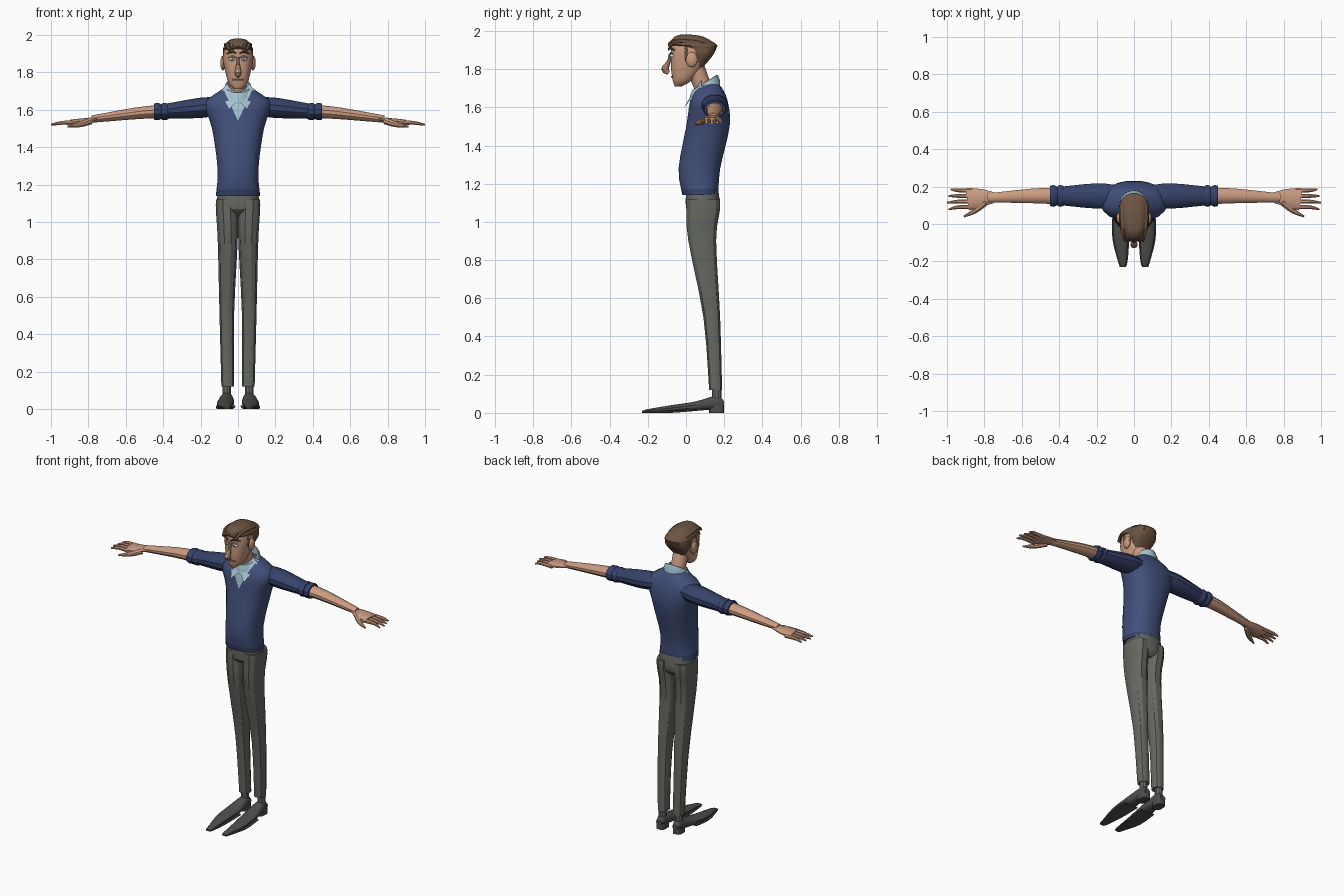
import bpy, bmesh, math
from mathutils import Vector

cube = bpy.data.objects.get("Cube")
if cube:
    bpy.data.objects.remove(cube)


def material(name, *rgb):
    m = bpy.data.materials.new(name)
    m.use_nodes = True
    m.diffuse_color = (*rgb, 1)
    m.node_tree.nodes["Principled BSDF"].inputs["Base Color"].default_value = (*rgb, 1)
    return m


KNIT = material("blue knit", .055, .08, .2)
DARK_KNIT = material("dark blue knit", .036, .054, .14)
SHIRT = material("pale blue cotton", .38, .55, .64)
SKIN = material("skin", .6, .33, .22)
HAIR = material("brown hair", .15, .09, .055)
TROUSER = material("grey cloth", .135, .14, .12)
SHOE = material("dark leather", .075, .075, .07)
WHITE = material("eye white", .75, .75, .73)
IRIS = material("blue iris", .1, .2, .3)
LIP = material("lip", .4, .17, .12)
parts = []


def finish(name, bm, *mats):
    bmesh.ops.recalc_face_normals(bm, faces=bm.faces)
    mesh = bpy.data.meshes.new(name)
    bm.to_mesh(mesh)
    bm.free()
    for mat in mats:
        mesh.materials.append(mat)
    ob = bpy.data.objects.new(name, mesh)
    bpy.context.collection.objects.link(ob)
    parts.append(ob)


def pair(name, bm, mat):
    """Add the left part and its mirror image."""
    other = bm.copy()
    bmesh.ops.scale(other, vec=(-1, 1, 1), verts=other.verts)
    finish("left_" + name, bm, mat)
    finish("right_" + name, other, mat)


def spline(rows, steps=3):
    """Smooth rows of numbers into a denser list of rows."""
    out, last = [], len(rows) - 1
    for i in range(last):
        near = rows[max(i - 1, 0)], rows[i], rows[i + 1], rows[min(i + 2, last)]
        for k in range(steps):
            t = k / steps
            out.append([b + t * (c - a) / 2 + t * t * (a - 2.5 * b + 2 * c - d / 2)
                        + t ** 3 * (3 * (b - c) + d - a) / 2 for a, b, c, d in zip(*near)])
    return out + [rows[last]]


def bridge(rings):
    """Join rings of points and close both ends."""
    bm = bmesh.new()
    loops = [[bm.verts.new(p) for p in ring] for ring in rings]
    count = len(loops[0])
    for a, b in zip(loops, loops[1:]):
        for i in range(count):
            j = (i + 1) % count
            bm.faces.new((a[i], a[j], b[j], b[i]))
    bm.faces.new(loops[0])
    bm.faces.new(loops[-1])
    return bm


def circle(sides, power=2):
    """Unit outline, squarer as the power rises."""
    out = []
    for i in range(sides):
        angle = 2 * math.pi * (i + .5) / sides
        out.append([math.copysign(abs(w) ** (2 / power), w) for w in (math.cos(angle), math.sin(angle))])
    return out


def loft(axis, rows, sides=16, power=2.4, steps=3):
    """Rows are position on the axis, then low and high bounds of the other two axes."""
    rings = []
    for t, a0, a1, b0, b1 in spline(rows, steps):
        ring = []
        for c, s in circle(sides, power):
            a, b = (a0 + a1 + c * (a1 - a0)) / 2, (b0 + b1 + s * (b1 - b0)) / 2
            ring.append((a, b, t) if axis == "z" else (a, t, b))
        rings.append(ring)
    return bridge(rings)


def body(rows, **options):
    """Symmetric upright loft with rows of height, front, back and half width."""
    return loft("z", [(z, -w, w, front, back) for z, front, back, w in rows], **options)


def tube(rows, sides=10, flat=1):
    """Sweep along rows of x, y, z and radius, flattened across the path."""
    rows = spline(rows)
    pts = [Vector(r[:3]) for r in rows]
    whole = (pts[-1] - pts[0]).normalized()
    ref = Vector((0, 1, 0)) if abs(whole.z) > .8 else Vector((0, 0, 1))
    rings = []
    for i, p in enumerate(pts):
        along = (pts[min(i + 1, len(pts) - 1)] - pts[max(i - 1, 0)]).normalized()
        u = along.cross(ref).normalized()
        v = u.cross(along) * flat
        rings.append([p + (u * c + v * s) * rows[i][3] for c, s in circle(sides)])
    return bridge(rings)


def ball(centre, size):
    bm = bmesh.new()
    bmesh.ops.create_uvsphere(bm, u_segments=14, v_segments=9, radius=1)
    bmesh.ops.scale(bm, vec=size, verts=bm.verts)
    bmesh.ops.translate(bm, vec=centre, verts=bm.verts)
    return bm


# Sweater body: a V neck cut into the front and a dark hem
bm = body([(1.14, -.02, .17, .12), (1.28, -.04, .18, .11), (1.5, 0, .23, .14),
           (1.63, .02, .22, .18), (1.7, .05, .19, .1), (1.72, .07, .17, .07)], sides=20)
V_LOW, V_SLOPE = 1.54, .46
for sign in (1, -1):
    front = [f for f in bm.faces if f.calc_center_median().y < .1]
    edges = {e for f in front for e in f.edges}
    verts = {v for f in front for v in f.verts}
    bmesh.ops.bisect_plane(bm, geom=front + list(edges) + list(verts),
                           plane_co=(0, 0, V_LOW), plane_no=(sign, 0, -V_SLOPE))
for f in bm.faces:
    c = f.calc_center_median()
    if c.z < 1.18:
        f.material_index = 1
    elif c.y < .1 and abs(c.x) < V_SLOPE * (c.z - V_LOW):
        f.material_index = 2
finish("sweater_body", bm, KNIT, DARK_KNIT, SHIRT)

# Neck and head
finish("neck", tube([(0, .11, 1.6, .05), (0, .09, 1.7, .045), (0, .05, 1.8, .05)], sides=14), SKIN)
finish("head", body([(1.71, -.06, -.02, .02), (1.74, -.07, .03, .05), (1.81, -.08, .09, .07),
                     (1.88, -.08, .12, .08), (1.93, -.08, .12, .07), (1.95, -.06, .09, .05)],
                    sides=20), SKIN)
finish("nose", tube([(0, -.08, 1.88, .01), (0, -.09, 1.84, .01),
                     (0, -.11, 1.8, .02), (0, -.09, 1.78, .01)]), SKIN)
finish("mouth", tube([(x, -.075 + 10 * x * x, 1.76, .005) for x in (-.03, 0, .03)]), LIP)

# Hair: a cap with locks swept from front to back
finish("hair_cap", body([(1.81, .05, .09, .05), (1.87, .02, .14, .08), (1.91, -.02, .16, .08),
                         (1.93, -.09, .16, .08), (1.97, -.06, .09, .05), (1.98, -.03, .03, .02)],
                        sides=20), HAIR)
for i in range(6):
    x = (i - 2.5) / 45
    z = 1.96 - 4 * x * x
    finish(f"hair_lock_{i + 1}", tube([(x * .8, -.09, z - .03, .01), (x, -.04, z, .015), (x, .07, z - .01, .02),
                                       (x * .7, .15, z - .04, .01)], sides=6, flat=.8), HAIR)

# Shirt collar: a tilted band with two folded points
rings = [[(.08 * grow * c, .1 + .08 * grow * s, 1.7 + .04 * s + lift) for c, s in circle(16)]
         for grow, lift in ((1, -.03), (1, 0), (.85, .03), (.75, .03), (.75, -.03))]
finish("collar_band", bridge(rings), SHIRT)
bm = bmesh.new()
bm.faces.new([bm.verts.new(p) for p in ((.09, .08, 1.7), (.06, .08, 1.74), (0, .02, 1.65), (.05, -.01, 1.6))])
bmesh.ops.solidify(bm, geom=bm.faces[:], thickness=.01)
pair("collar_flap", bm, SHIRT)

# Face details
pair("ear", ball((.08, .03, 1.85), (.015, .03, .04)), SKIN)
pair("sideburn", ball((.075, 0, 1.88), (.007, .01, .04)), HAIR)
pair("eye", ball((.03, -.065, 1.87), (.018, .02, .012)), WHITE)
pair("iris", ball((.03, -.083, 1.87), (.007, .004, .008)), IRIS)
pair("eyelid", tube([(.01, -.08, 1.88, .003), (.03, -.08, 1.885, .005), (.05, -.07, 1.88, .003)]), SKIN)
pair("eyebrow", tube([(.01, -.09, 1.9, .004), (.03, -.085, 1.91, .006), (.06, -.06, 1.9, .004)]), HAIR)

# Sleeves, rolled cuffs and forearms
pair("sleeve", tube([(.1, .15, 1.62, .06), (.2, .15, 1.61, .07), (.4, .15, 1.59, .05)],
                    sides=12, flat=.8), DARK_KNIT)
for name, start in (("upper", .37), ("lower", .41)):
    pair(name + "_cuff", tube([(start, .15, 1.59, .05), (start + .02, .15, 1.59, .06),
                               (start + .04, .15, 1.59, .055)], sides=12, flat=.8), DARK_KNIT)
pair("forearm", tube([(.43, .15, 1.59, .045), (.55, .15, 1.58, .04), (.78, .14, 1.55, .025)],
                     sides=12, flat=.8), SKIN)

# Hands
pair("palm", tube([(.75, .14, 1.55, .03), (.82, .14, 1.54, .05), (.89, .13, 1.53, .06)],
                  sides=12, flat=.3), SKIN)
for i, name in enumerate(("little", "ring", "middle", "index")):
    y = .18 - .03 * i
    tip = 1 - .01 * abs(i - 2)
    pair(name + "_finger", tube([(.86, y, 1.53, .013), (.94, y, 1.53, .011),
                                 (tip, y * 1.2 - .03, 1.52, .005)], sides=8), SKIN)
pair("thumb", tube([(.79, .12, 1.54, .02), (.85, .07, 1.52, .015), (.91, .04, 1.51, .005)], sides=8), SKIN)

# Trousers and socks
finish("trouser_seat", body([(1.03, .05, .15, .05), (1.07, 0, .18, .11), (1.17, 0, .17, .11)]), TROUSER)
pair("trouser_leg", loft("z", [(.12, .02, .09, .12, .19), (.5, .02, .1, .09, .18), (.9, 0, .11, .01, .16),
                               (1.06, 0, .12, 0, .18), (1.12, 0, .12, 0, .18)], sides=12), TROUSER)
pair("sock", tube([(.06, .16, .05, .025), (.06, .16, .14, .025)]), TROUSER)

# Long pointed shoes whose soles follow the same outline
outline = [(.2, .04, .08, .03, .06), (.16, .03, .09, .02, .09), (.05, .02, .11, .01, .06),
           (-.08, .03, .11, 0, .04), (-.2, .04, .08, 0, .02), (-.23, .05, .07, 0, .01)]
pair("shoe", loft("y", outline), SHOE)
pair("sole", loft("y", [(y, inner - .006, outer + .006, low, low + .01)
                        for y, inner, outer, low, high in outline[2:]], power=5), SHOE)
pair("heel", loft("z", [(z, .03, .09, .12, .2) for z in (0, .04)], power=3, steps=1), SHOE)

# Smooth shading with crisp folds
bpy.ops.object.select_all(action="DESELECT")
for ob in parts:
    ob.select_set(True)
bpy.context.view_layer.objects.active = parts[0]
bpy.ops.object.shade_smooth_by_angle(angle=math.radians(30))
